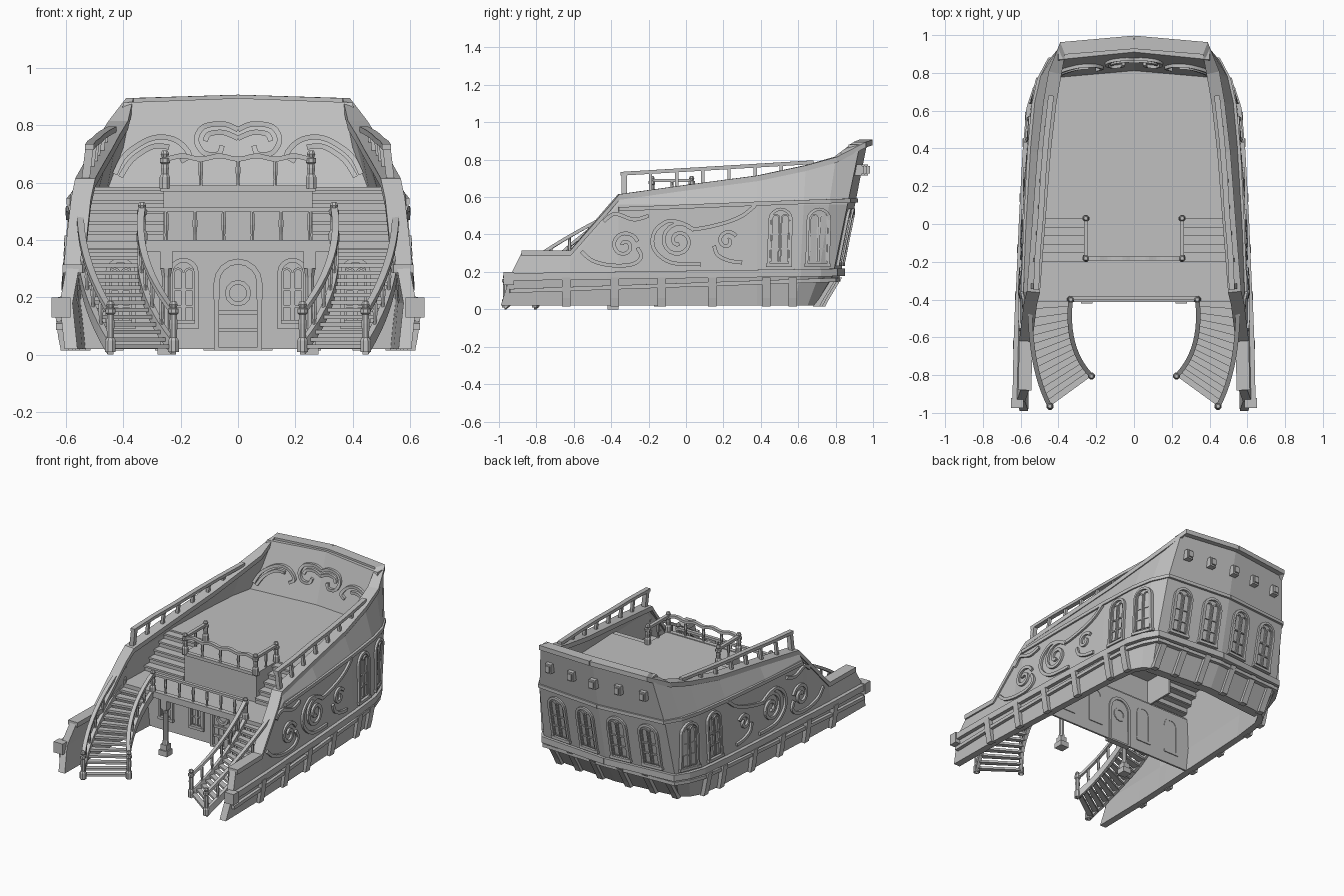
import bpy, bmesh, math
from mathutils import Vector

if "Cube" in bpy.data.objects:
    bpy.data.objects.remove(bpy.data.objects["Cube"])

grey = bpy.data.materials.new("weathered_grey")
grey.diffuse_color = (0.53, 0.53, 0.53, 1)
grey.use_nodes = True
grey.node_tree.nodes["Principled BSDF"].inputs["Base Color"].default_value = grey.diffuse_color

# hull stations: y at keel, belt, top; x at keel, belt, trim, top; top height
ST = [(-.99, -.94, -.88, .605, .622, .612, .60, .30), (-.62, -.62, -.62, .60, .615, .605, .595, .30),
      (-.42, -.42, -.42, .592, .607, .59, .57, .53), (-.36, -.36, -.36, .588, .603, .585, .555, .60),
      (0, 0, 0, .57, .588, .572, .527, .65), (.38, .38, .38, .55, .568, .555, .498, .70),
      (.58, .61, .64, .525, .548, .535, .468, .755), (.65, .71, .80, .485, .515, .505, .44, .80),
      (.69, .785, .93, .43, .475, .455, .40, .88)]


def interp(v, ks):
    for (a, p), (b, q) in zip(ks, ks[1:]):
        if v <= b:
            return p + (q - p) * max(0, v - a) / (b - a)
    return ks[-1][1]


def station(s, z):
    """Outer hull point of one station at height z."""
    x = interp(z, [(.02, s[3]), (.18, s[4])] + ([(.56, s[5])] if s[7] > .58 else []) + [(s[7], s[6])])
    return Vector((x, interp(z, [(.02, s[0]), (.18, s[1]), (s[7], s[2])]), z))


def hx(y, z):
    return interp(y, [(p.y, p.x) for p in (station(s, z) for s in ST)])


def side(y, z, d=0.0):
    return Vector((hx(y, z) + d, y, z))


def stern(x, z, d=0.0):
    p = station(ST[-1], z)
    return Vector((x, p.y + .04 * (1 - abs(x) / p.x) + d, z))


def stern_thick(z):
    return interp(z, [(.02, .06), (.4, .06), (.56, .1), (.88, .06)])


def smooth(pts, n=6):
    """Catmull-Rom through points of any dimension."""
    q = [Vector(p) for p in [pts[0]] + list(pts) + [pts[-1]]]
    out = []
    for a, b, c, d in zip(q, q[1:], q[2:], q[3:]):
        for i in range(n):
            t = i / n
            out.append(.5 * (2 * b + (c - a) * t + (2 * a - 5 * b + 4 * c - d) * t * t + (3 * b - a - 3 * c + d) * t ** 3))
    return out + [q[-1]]


def spiral(cx, cy, r, turns, start, way=1, n=28):
    return [(cx + r * (1 - .85 * i / n) * math.cos(start + way * turns * math.tau * i / n),
             cy + r * (1 - .85 * i / n) * math.sin(start + way * turns * math.tau * i / n)) for i in range(n + 1)]


class Part:
    def __init__(self, name, mirror=False):
        self.name, self.mirror, self.bm = name, mirror, bmesh.new()

    def loft(self, loops, closed=False):
        vs = [[self.bm.verts.new(p) for p in l] for l in loops]
        n = len(vs[0])
        for a, b in list(zip(vs, vs[1:])) + ([(vs[-1], vs[0])] if closed else []):
            for i in range(n):
                self.bm.faces.new((a[i], a[(i + 1) % n], b[(i + 1) % n], b[i]))
        if not closed:
            self.bm.faces.new(vs[0])
            self.bm.faces.new(vs[-1])

    def sweep(self, pts, w, h, up=(0, 0, 1), closed=False):
        pts, up, loops = [Vector(p) for p in pts], Vector(up), []
        n = len(pts)
        for i, p in enumerate(pts):
            a, b = (pts[i - 1], pts[(i + 1) % n]) if closed else (pts[max(i - 1, 0)], pts[min(i + 1, n - 1)])
            s = (b - a).cross(up).normalized() * w / 2
            loops.append([p + s + up * h / 2, p - s + up * h / 2, p - s - up * h / 2, p + s - up * h / 2])
        self.loft(loops, closed)

    def slab(self, outline, z0, z1):
        self.loft([[(x, y, z) for x, y in outline] for z in (z0, z1)])

    def box(self, x0, x1, y0, y1, z0, z1):
        self.slab([(x0, y0), (x1, y0), (x1, y1), (x0, y1)], z0, z1)

    def turned(self, x, y, z, prof, n=8):
        self.loft([[(x + r * math.cos(math.tau * (k + .5) / n), y + r * math.sin(math.tau * (k + .5) / n), z + h)
                    for k in range(n)] for r, h in prof])

    def baluster(self, x, y, z, h):
        self.turned(x, y, z, [(.008, 0), (.006, h * .25), (.01, h * .55), (.007, h)], 6)

    def newel(self, x, y, z, h):
        self.turned(x, y, z, [(.02, 0), (.02, .04), (.013, .05), (.015, h * .6), (.013, h - .035), (.019, h - .03),
                              (.019, h - .015), (.011, h - .012), (.016, h), (.01, h + .012)])

    def done(self):
        bmesh.ops.recalc_face_normals(self.bm, faces=self.bm.faces)
        me = bpy.data.meshes.new(self.name)
        self.bm.to_mesh(me)
        me.materials.append(grey)
        ob = bpy.data.objects.new(self.name, me)
        bpy.context.collection.objects.link(ob)
        if self.mirror:
            ob.modifiers.new("mirror", 'MIRROR')


def arch(cx, z0, w, h):
    r = w / 2
    return [(cx - r, z0)] + [(cx - r * math.cos(math.pi * i / 8), z0 + h - r + r * math.sin(math.pi * i / 8))
                             for i in range(9)] + [(cx + r, z0)]


def window(part, f, up, c, z0, w, h):
    """Arched double window drawn on surface map f(u, z)."""
    bar = lambda pts, t, d, cl=False: part.sweep([f(u, z) for u, z in pts], t, d, up, cl)
    bar(arch(c, z0, w, h), .016, .03, True)
    for s in (-1, 1):
        cc = c + s * w * .22
        bar(arch(cc, z0 + .02, w * .34, h - .05), .008, .018, True)
        for k in (.3, .55):
            bar([(cc - w * .17, z0 + h * k), (cc + w * .17, z0 + h * k)], .008, .016)
    bar([(c - w * .6, z0), (c + w * .6, z0)], .018, .035)


# hull sides and stern wall
p = Part("hull_side", True)
rows = lambda top: [.02, .18, min(.56, top - .04), top]
p.loft([[station(s, z) for z in rows(s[7])] + [station(s, z) - Vector((.045, 0, 0)) for z in reversed(rows(s[7]))] for s in ST])
p.done()
p = Part("stern_wall")
zs = [.02, .18, .4, .56, .88]
loops = []
for m in (-1, 0, 1):
    pts = [stern(m * station(ST[-1], z).x, z) + Vector((0, 0, .015 * (m == 0) * (z > .8))) for z in zs]
    loops.append(pts + [q - Vector((0, stern_thick(q.z), 0)) for q in reversed(pts)])
p.loft(loops)
p.done()

# belt, upper trim and cap run down each side and round the stern
belt = [station(s, .172 + .014 * (s[1] + 1)) for s in ST]
trim = [station(s, .535 + .04 * (s[1] + .36)) for s in ST[3:]]
cap = [station(s, s[7]) - Vector((.022, 0, 0)) for s in ST]
p = Part("hull_mouldings", True)
for path, w, h in ((belt, .045, .04), (trim, .025, .022), (cap, .07, .03)):
    z = path[-1].z
    p.sweep(path + [stern(0, z + (.012 if z > .8 else 0), 0 if z < .8 else -.008)], w, h)
p.sweep([q - Vector((0, 0, .04 + .02 * (.8 - q.y))) for q in belt] + [stern(0, .16)], .028, .022)
p.box(.585, .65, -.975, -.92, .13, .2)
p.done()

# ribs below the belt
p = Part("lower_ribs", True)
for y in (-.64, -.38, -.13, .14, .43, .57):
    p.sweep([side(y, z, d) for z, d in ((.015, .003), (.06, .008), (.17, .012))], .045, .03, (1, 0, 0))
for x in (.1, .27, .42):
    p.sweep([stern(x, z, .006) for z in (.015, .06, .17)], .04, .035, (0, 1, 0))
p.done()

# scroll carving
p = Part("side_scrolls", True)
carve = [spiral(-.33, .34, .075, 1.4, .3), spiral(-.04, .365, .1, 1.7, .6), spiral(.22, .365, .055, 1.1, .5),
         smooth([(.37, .555), (.3, .5), (.2, .46), (.05, .43), (-.02, .46), (-.1, .47), (-.17, .41), (-.17, .32), (-.08, .25), (.08, .24)]),
         smooth([(-.56, .31), (-.5, .26), (-.4, .235), (-.29, .24), (-.24, .28), (-.26, .33)]),
         smooth([(-.44, .47), (-.38, .51), (-.28, .48), (-.2, .5)]),
         smooth([(.15, .34), (.17, .29), (.23, .26), (.3, .25)])]
for c in carve:
    p.sweep([side(u, z, .002) for u, z in c], .02, .024, (1, 0, 0))
p.done()

# windows on the sides, stern and cabin front
FRONT = -.15
front = lambda x, z: Vector((x, FRONT, z))
p = Part("windows", True)
for y in (.5, .705):
    window(p, lambda u, z: side(u + .03 * (z - .3), z), (1, 0, 0), y, .235, .115, .3)
for x in (.115, .33):
    window(p, stern, (0, 1, 0), x, .24, .12, .29)
for x in (.19, .41):
    window(p, front, (0, 1, 0), x, .1, .09, .23)
p.done()

# stern blocks
p = Part("stern_blocks")
for x in (-.34, -.17, 0, .17, .34):
    q = stern(x, .75)
    p.box(x - .022, x + .022, q.y - .02, q.y + .03, .715, .775)
    p.box(x - .015, x + .015, q.y, q.y + .04, .725, .765)
p.done()

# carving inside the stern
p = Part("stern_inner_scrolls", True)
for c in ([(.43, .63), (.39, .7), (.3, .755), (.22, .75), (.17, .70), (.2, .675)],
          [(0, .785), (.05, .805), (.12, .795), (.145, .75), (.12, .705), (.07, .70), (.055, .73)],
          [(.41, .62), (.37, .68), (.3, .725), (.24, .725)], [(0, .755), (.05, .775), (.1, .77), (.115, .745)]):
    p.sweep([stern(u, z, -stern_thick(z) - .004) for u, z in smooth(c)], .018, .025, (0, 1, 0))
p.done()


# decks follow the hull; the cabin below is open underneath
def hull_outline(ys, z, inset=.025):
    right = [(hx(y, z) - inset, y) for y in ys]
    return right + [(-x, y) for x, y in reversed(right)]


p = Part("upper_deck")
p.slab(hull_outline((.03, .38, .62, .72, .82), .57), .555, .585)
p.box(-.26, .26, -.18, .04, .555, .585)
p.box(-.27, .27, -.192, -.165, .57, .59)
p.box(-.26, .26, -.18, -.165, .385, .57)
for s in (-1, 1):
    p.box(s * .26, s * .248, -.18, .035, .385, .57)
p.done()
p = Part("middle_deck")
p.slab(hull_outline((-.41, -.27, FRONT), .385), .37, .395)
p.box(-.34, .34, -.412, -.38, .36, .4)
p.done()
p = Part("cabin_front")
p.box(-.57, .57, FRONT, FRONT + .012, .02, .38)
p.done()

# door with porthole
p = Part("door")
p.sweep([front(u, z) for u, z in arch(0, .02, .15, .305)], .02, .04, (0, 1, 0), True)
p.sweep([front(.038 * math.cos(k * math.tau / 12), .215 + .038 * math.sin(k * math.tau / 12)) for k in range(12)], .016, .035, (0, 1, 0), True)
for z in (.08, .14):
    p.box(-.07, .07, FRONT - .01, FRONT, z, z + .014)
for x in (-.035, 0, .035):
    p.box(x - .002, x + .002, FRONT - .004, FRONT, .03, .16)
p.done()

# posts under the middle deck
p = Part("deck_posts", True)
p.box(.22, .28, -.42, -.36, 0, .035)
p.box(.228, .272, -.412, -.368, .035, .07)
p.turned(.25, -.39, .07, [(.022, 0), (.016, .03), (.016, .2), (.022, .23)])
p.box(.228, .272, -.412, -.368, .3, .36)
p.done()

# straight steps between the decks, thin treads and risers
p = Part("upper_steps", True)
for i in range(5):
    y, z = -.19 + .045 * i, .395 + .036 * (i + 1)
    p.box(.26, hx(y, z) - .03, y, y + .01, z - .042, z - .01)
    p.box(.26, hx(y, z) - .03, y - .008, y + .05, z - .012, z)
p.done()

# curved stairs
bez = lambda a, b, c, t: Vector(a) * (1 - t) ** 2 + Vector(b) * 2 * t * (1 - t) + Vector(c) * t * t
inner = lambda t: bez((.335, -.4), (.365, -.66), (.225, -.805), t)
outer = lambda t: bez((.55, -.4), (.555, -.76), (.445, -.965), t)
rise = lambda t: .385 - .36 * t
p, r = Part("curved_stairs", True), Part("stair_railings", True)
N = 14
for i in range(N):
    a, b = i / N, (i + 1) / N
    p.slab([inner(a), outer(a), outer(b), inner(b)], rise(b) - .004, rise(b) + .01)
for f in (inner, outer):
    path = lambda dz: [(*f(k / 12), rise(k / 12) + dz) for k in range(13)]
    p.sweep(path(0), .022, .05)
    r.sweep(path(.125), .024, .02)
    for k in range(1, 6):
        r.baluster(*f(k / 6), rise(k / 6), .12)
    r.newel(*f(1), .01, .165)
    r.newel(*f(0), .385, .135)
p.done()
r.done()

# deck railings
p = Part("deck_railings")
p.box(-.33, .33, -.402, -.38, .498, .513)
for k in range(6):
    p.baluster(-.25 + k * .1, -.391, .39, .115)
wave = [(x / 100, -.182, .688 - .006 * math.cos(x / 100 * math.tau / .13)) for x in range(-26, 27, 2)]
p.sweep(wave, .022, .017)
for k in range(-1, 2):
    p.baluster(k * .13, -.182, .585, .1)
for s in (-1, 1):
    p.sweep([(s * .255, -.18, .688), (s * .255, .03, .688)], .022, .017)
    for y in (-.182, .03):
        p.newel(s * .255, y, .58, .12)
    p.baluster(s * .255, -.075, .585, .1)
p.done()

# railings on the hull sides
p = Part("side_railings", True)
top = lambda y: interp(y, [(s[2], s[7]) for s in ST])
rail = lambda y: .725 + .06 * (y + .34)
on = lambda y, z: (hx(y, top(y)) - .022 - .12 * (z - top(y)), y, z)
p.sweep([on(y, rail(y)) for y in (-.35, -.15, .05, .25, .45, .68)], .03, .02)
for i in range(7):
    y = -.33 + .14 * i
    p.sweep([on(y, top(y)), on(y, rail(y))], .018 if i else .028, .018 if i else .028, (0, 1, 0))
p.done()
